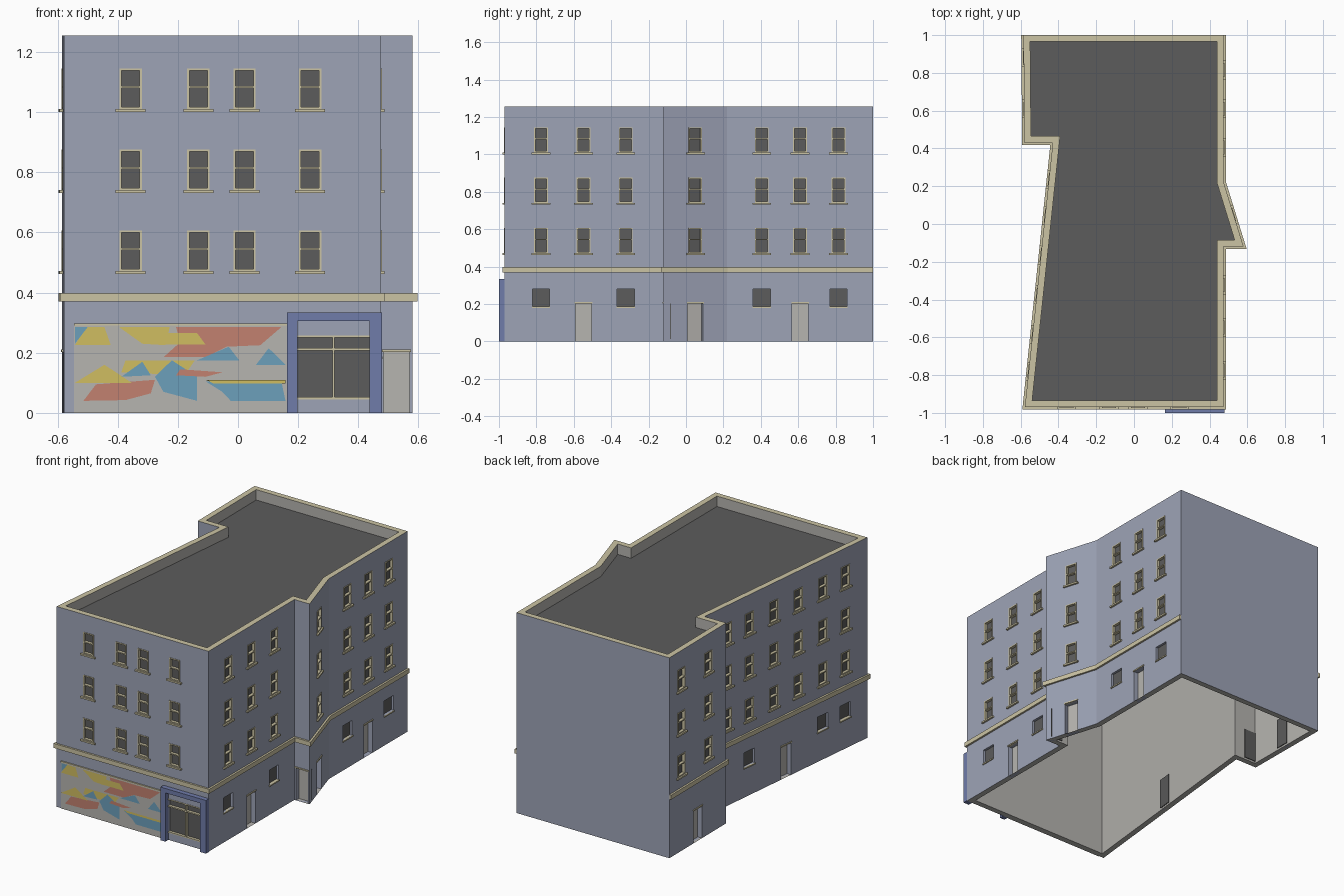
import bpy
import bmesh
from mathutils import Vector

cube = bpy.data.objects.get("Cube")
if cube:
    bpy.data.objects.remove(cube, do_unlink=True)

HEIGHT, ROOF, THICK, RECESS = 1.255, 1.19, 0.035, 0.015


def material(name, color):
    mat = bpy.data.materials.new(name)
    mat.use_nodes = True
    mat.diffuse_color = (*color, 1)
    mat.node_tree.nodes["Principled BSDF"].inputs["Base Color"].default_value = (*color, 1)
    return mat


WALL = material("blue grey wall", (0.34, 0.37, 0.47))
DARK = material("dark grey", (0.107, 0.107, 0.107))
LIGHT = material("light grey", (0.47, 0.46, 0.435))
CREAM = material("cream trim", (0.6, 0.55, 0.37))
BLUE = material("entrance blue", (0.16, 0.2, 0.4))
SKY = material("mural blue", (0.15, 0.35, 0.5))
RED = material("mural red", (0.54, 0.22, 0.16))
YELLOW = material("mural yellow", (0.63, 0.51, 0.12))


def build(name, polys, recalc=True):
    """Make an object from (points, material) polygons."""
    mesh = bpy.data.meshes.new(name)
    bm = bmesh.new()
    slots = []
    for points, mat in polys:
        if mat not in slots:
            slots.append(mat)
            mesh.materials.append(mat)
        face = bm.faces.new([bm.verts.new(p) for p in points])
        face.material_index = slots.index(mat)
    if recalc:
        bmesh.ops.remove_doubles(bm, verts=bm.verts, dist=1e-6)
        bmesh.ops.recalc_face_normals(bm, faces=bm.faces)
    bm.to_mesh(mesh)
    bm.free()
    obj = bpy.data.objects.new(name, mesh)
    bpy.context.collection.objects.link(obj)
    return obj


def prism(outline, z0, z1, mat):
    low = [(p[0], p[1], z0) for p in outline]
    high = [(p[0], p[1], z1) for p in outline]
    polys = [(low[::-1], mat), (high, mat)]
    for i in range(len(low)):
        j = (i + 1) % len(low)
        polys.append(([low[i], low[j], high[j], high[i]], mat))
    return polys


def inset(outline, dist):
    """Offset a counter-clockwise outline inwards with mitred corners."""
    result = []
    for i, p in enumerate(outline):
        a = (p - outline[i - 1]).normalized()
        b = (outline[(i + 1) % len(outline)] - p).normalized()
        na, nb = Vector((-a.y, a.x)), Vector((-b.y, b.x))
        result.append(p + (na + nb) * dist / (1 + na.dot(nb)))
    return result


class Facade:
    """One straight wall: u runs along it, d points out of it."""

    def __init__(self, p, q):
        self.p, self.length = p, (q - p).length
        self.t = (q - p).normalized()
        self.n = Vector((self.t.y, -self.t.x))
        self.holes = []

    def at(self, u, z, d=0.0):
        v = self.p + self.t * u + self.n * d
        return (v.x, v.y, z)

    def box(self, u0, u1, z0, z1, d0, d1, mat):
        base = [self.at(u, 0, d)[:2] for u, d in ((u0, d1), (u1, d1), (u1, d0), (u0, d0))]
        return prism(base, z0, z1, mat)

    def skin(self):
        us = sorted({0, self.length, *[u for h in self.holes for u in h[:2]]})
        zs = sorted({0, HEIGHT, *[z for h in self.holes for z in h[2:4]]})
        polys = []

        def quad(u0, u1, z0, z1, d, mat):
            polys.append(([self.at(u0, z0, d), self.at(u1, z0, d),
                           self.at(u1, z1, d), self.at(u0, z1, d)], mat))
        for u0, u1 in zip(us, us[1:]):
            for z0, z1 in zip(zs, zs[1:]):
                u, z = (u0 + u1) / 2, (z0 + z1) / 2
                if not any(h[0] < u < h[1] and h[2] < z < h[3] for h in self.holes):
                    quad(u0, u1, z0, z1, 0, WALL)
        for u0, u1, z0, z1, depth, mat in self.holes:
            quad(u0, u1, z0, z1, -depth, mat)
            ring = [(u0, z0), (u1, z0), (u1, z1), (u0, z1)]
            for a, b in zip(ring, ring[1:] + ring[:1]):
                polys.append(([self.at(*a), self.at(*b), self.at(*b, -depth), self.at(*a, -depth)], WALL))
        return polys


outline = [Vector(p) for p in (
    (-.578, -.97), (.475, -.97), (.475, -.12), (.58, -.12), (.475, .22),
    (.475, 1), (-.585, 1), (-.58, .43), (-.43, .43))]
count = len(outline)
walls = [Facade(p, outline[(i + 1) % count]) for i, p in enumerate(outline)]
FRONT, RIGHT_FRONT, BUMP, SLANT, RIGHT_BACK, BACK, BLOCK, JOG, LEFT = range(count)
frames, sills, lintels, door_backs = [], [], [], []


def sash_column(wall, u):
    """Three stacked sash windows with frame, meeting rail and sill."""
    w, f = 0.037, 0.007
    for z in (.472, .741, 1.01):
        top, mid = z + .135, z + .073
        wall.holes.append((u - w, u + w, z, top, RECESS, DARK))
        for a, b, c, d in ((u - w, u - w + f, z, top), (u + w - f, u + w, z, top),
                           (u - w, u + w, top - f, top), (u - w, u + w, z, z + f),
                           (u - w, u + w, mid - f / 2, mid + f / 2)):
            frames.extend(wall.box(a, b, c, d, -RECESS, .003, CREAM))
        sills.extend(wall.box(u - .05, u + .05, z - .01, z, 0, .012, CREAM))


def low_window(wall, u):
    wall.holes.append((u - .046, u + .046, .187, .28, RECESS, DARK))
    sills.extend(wall.box(u - .049, u + .049, .179, .187, -RECESS, .006, CREAM))


def door(wall, u):
    w = 0.043
    wall.holes.append((u - w, u + w, 0, .203, .03, LIGHT))
    lintels.extend(wall.box(u - w - .004, u + w + .004, .203, .211, -.01, .005, CREAM))
    door_backs.extend(wall.box(u - w, u + w, .012, .203, -THICK - .005, -THICK, DARK))


# Openings, wall by wall
for x in (-.357, -.132, .022, .24):
    sash_column(walls[FRONT], x + .578)
for index, start, columns in ((RIGHT_FRONT, -.97, (-.775, -.548, -.322)),
                              (RIGHT_BACK, .22, (.405, .61, .815))):
    wall = walls[index]
    for y in columns:
        sash_column(wall, y - start)
    low_window(wall, columns[0] - start)
    door(wall, columns[1] - start)
    low_window(wall, columns[2] - start)
# the front half has its window at the outer columns as well
sash_column(walls[SLANT], walls[SLANT].length / 2)
for index in (BUMP, SLANT, BLOCK, JOG):
    door(walls[index], walls[index].length / 2)
for y in (.88, .61):
    sash_column(walls[BLOCK], 1 - y)
left = walls[LEFT]
for t in (.14, .275, .425, .575, .725, .865):
    sash_column(left, t * left.length)
for t in (.275, .725, .865):
    low_window(left, t * left.length)
door(left, left.length / 2)

# Shopfront glazing and blue surround
front = walls[FRONT]
x0 = .578
front.holes.append((.197 + x0, .438 + x0, .045, .258, RECESS, DARK))
glazing = []
for a, b, c, d in ((.197, .438, .045, .052), (.197, .438, .207, .215),
                   (.197, .438, .251, .258), (.314, .321, .045, .258)):
    glazing += front.box(a + x0, b + x0, c, d, -RECESS, .002, CREAM)
build("shopfront_frame", glazing)
surround = []
for a, b, c, d in ((.163, .197, 0, .305), (.438, .478, 0, .305), (.163, .478, .305, .333)):
    surround += front.box(a + x0, b + x0, c, d, 0, .03, BLUE)
build("entrance_surround", surround)

# Mural panel with painted shapes, in percent of the panel
panel = front.box(.033, .741, 0, .29, 0, .004, LIGHT)
panel += front.box(.033, .741, .29, .298, 0, .008, CREAM)
build("mural_panel", panel)
shapes = (
    (YELLOW, ((0, 76), (17, 76), (14, 100), (5, 100))),
    (SKY, ((0, 78), (0, 100), (6, 100))),
    (YELLOW, ((21, 100), (45, 100), (43, 76), (32, 78))),
    (RED, ((48, 100), (98, 100), (88, 76), (72, 74), (62, 60), (42, 60), (50, 80))),
    (YELLOW, ((44, 92), (58, 92), (62, 77), (42, 77))),
    (SKY, ((58, 56), (73, 74), (78, 56))),
    (SKY, ((86, 50), (92, 72), (100, 50))),
    (SKY, ((62, 28), (98, 28), (100, 2), (74, 2), (70, 14))),
    (YELLOW, ((24, 56), (57, 56), (52, 36), (22, 40))),
    (SKY, ((38, 34), (46, 56), (58, 34), (58, 2), (42, 14))),
    (RED, ((4, 2), (10, 24), (38, 30), (36, 12), (24, 3))),
    (YELLOW, ((0, 26), (14, 50), (27, 26))),
    (SKY, ((22, 34), (32, 54), (36, 36))),
    (RED, ((50, 44), (70, 40), (62, 34), (48, 36))),
    (YELLOW, ((62, 30), (100, 30), (100, 25), (66, 25))))
painted = []
for i, (mat, points) in enumerate(shapes):
    pts = [front.at(.036 + u * .007, .035 + v * .0025, .005 + i * .0003) for u, v in points]
    face_up = (Vector(pts[1]) - Vector(pts[0])).cross(Vector(pts[-1]) - Vector(pts[0])).y < 0
    painted.append((pts if face_up else pts[::-1], mat))
build("mural_shapes", painted, recalc=False)

# Outer walls with their openings
build("outer_walls", [poly for wall in walls for poly in wall.skin()], recalc=False)

# Inner walls, parapet coping and wall foot
inner = inset(outline, THICK)
lining, coping = [], []
for i in range(count):
    j = (i + 1) % count
    a, b, c, d = outline[i], outline[j], inner[j], inner[i]
    lining.append(([(*c, 0), (*d, 0), (*d, HEIGHT), (*c, HEIGHT)], LIGHT))
    lining.append(([(*d, 0), (*c, 0), (*b, 0), (*a, 0)], LIGHT))
    coping.append(([(*p, HEIGHT) for p in (a, b, c, d)], CREAM))
build("inner_walls", lining, recalc=False)
build("parapet_coping", coping, recalc=False)
build("roof", prism(inner, ROOF - .02, ROOF, DARK))

# Cornice band on every wall but the back
outer = [Vector((p.x, min(p.y, 1))) for p in inset(outline, -.012)]
band = []
for i in range(count):
    if i != BACK:
        j = (i + 1) % count
        band += prism([outline[i], outer[i], outer[j], outline[j]], .37, .398, CREAM)
build("cornice_band", band, recalc=False)

build("window_frames", frames)
build("window_sills", sills)
build("door_lintels", lintels)
build("door_backs", door_backs)
